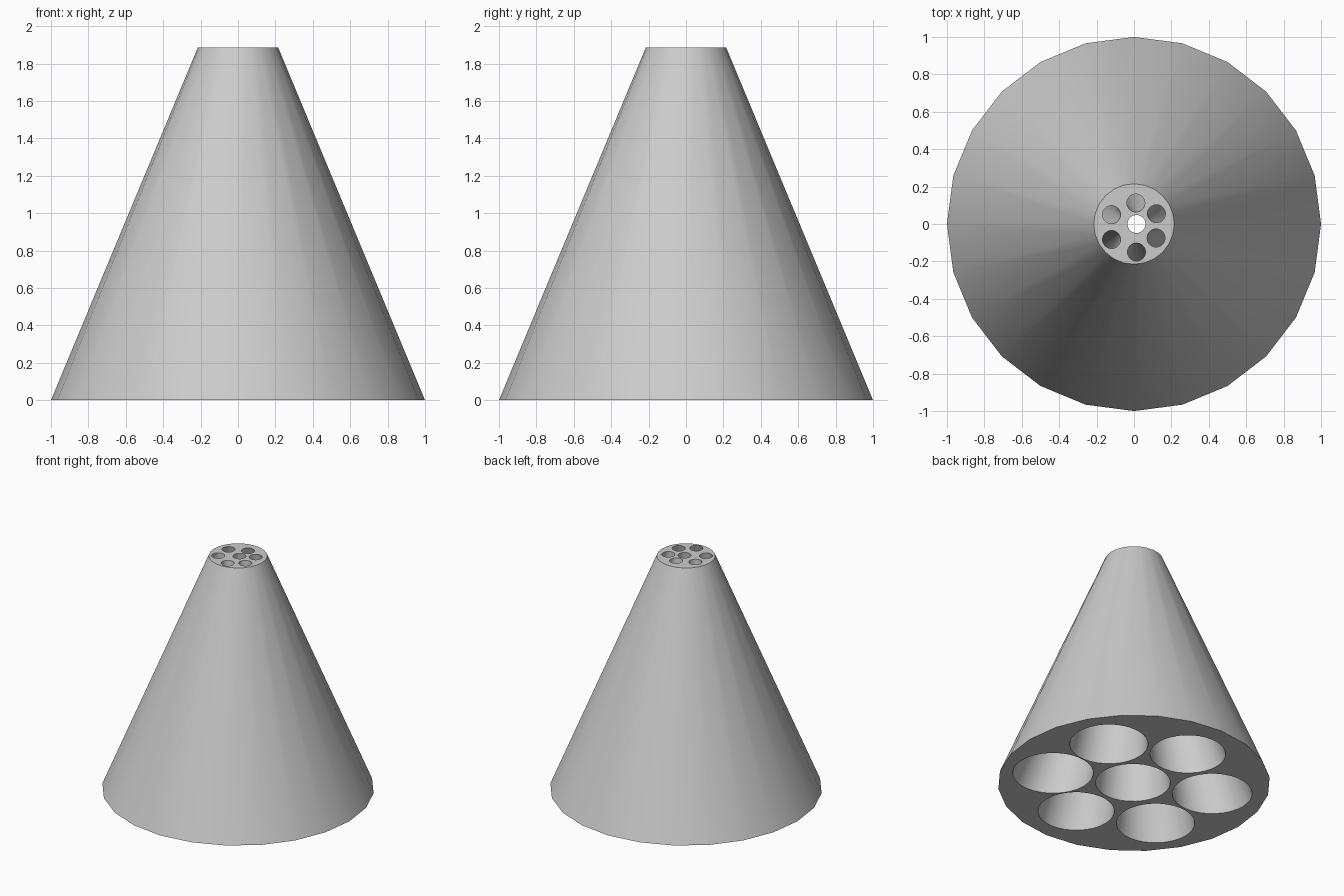
import bpy
import bmesh
from math import cos, sin, tau, radians

if "Cube" in bpy.data.objects:
    bpy.data.objects.remove(bpy.data.objects["Cube"], do_unlink=True)

HEIGHT = 1.885

grey = bpy.data.materials.new("light grey")
grey.use_nodes = True
colour = (0.6, 0.6, 0.6, 1)
grey.diffuse_color = colour
grey.node_tree.nodes["Principled BSDF"].inputs["Base Color"].default_value = colour

bm = bmesh.new()


def ring(centre, radius, z, sides):
    """Closed loop of edges around a centre."""
    verts = [bm.verts.new((centre[0] + radius * cos(tau * i / sides),
                           centre[1] + radius * sin(tau * i / sides), z))
             for i in range(sides)]
    edges = [bm.edges.new((verts[i - 1], verts[i])) for i in range(sides)]
    return verts, edges


def tapered_wall(low, low_radius, high, high_radius, sides):
    """Wall between a bottom ring and a top ring; returns both edge loops."""
    v0, e0 = ring(low, low_radius, 0, sides)
    v1, e1 = ring(high, high_radius, HEIGHT, sides)
    for i in range(sides):
        bm.faces.new((v0[i - 1], v0[i], v1[i], v1[i - 1]))
    return e0, e1


# Outer cone wall
bottom_edges, top_edges = tapered_wall((0, 0), 1, (0, 0), 0.215, 24)

# Tapered through-holes: bottom centre, bottom radius, top centre
holes = [
    ((0.01, 0.00), 0.275, (0.013, 0.00)),
    ((0.51, 0.32), 0.288, (0.12, 0.055)),
    ((-0.03, 0.58), 0.278, (0.01, 0.112)),
    ((-0.54, 0.25), 0.294, (-0.12, 0.05)),
    ((-0.50, -0.35), 0.288, (-0.12, -0.083)),
    ((0.06, -0.59), 0.280, (0.013, -0.15)),
    ((0.55, -0.27), 0.296, (0.118, -0.075)),
]
for low, radius, high in holes:
    low_loop, high_loop = tapered_wall(low, radius, high, 0.048, 32)
    bottom_edges += low_loop
    top_edges += high_loop

# Flat end faces around the holes
for loops in (bottom_edges, top_edges):
    bmesh.ops.triangle_fill(bm, edges=loops, use_beauty=True)
bmesh.ops.recalc_face_normals(bm, faces=bm.faces)

mesh = bpy.data.meshes.new("drilled_cone")
bm.to_mesh(mesh)
bm.free()
mesh.materials.append(grey)
cone = bpy.data.objects.new("drilled_cone", mesh)
bpy.context.collection.objects.link(cone)

# Smooth walls with sharp rims
bpy.ops.object.select_all(action="DESELECT")
cone.select_set(True)
bpy.context.view_layer.objects.active = cone
bpy.ops.object.shade_smooth_by_angle(angle=radians(30))
